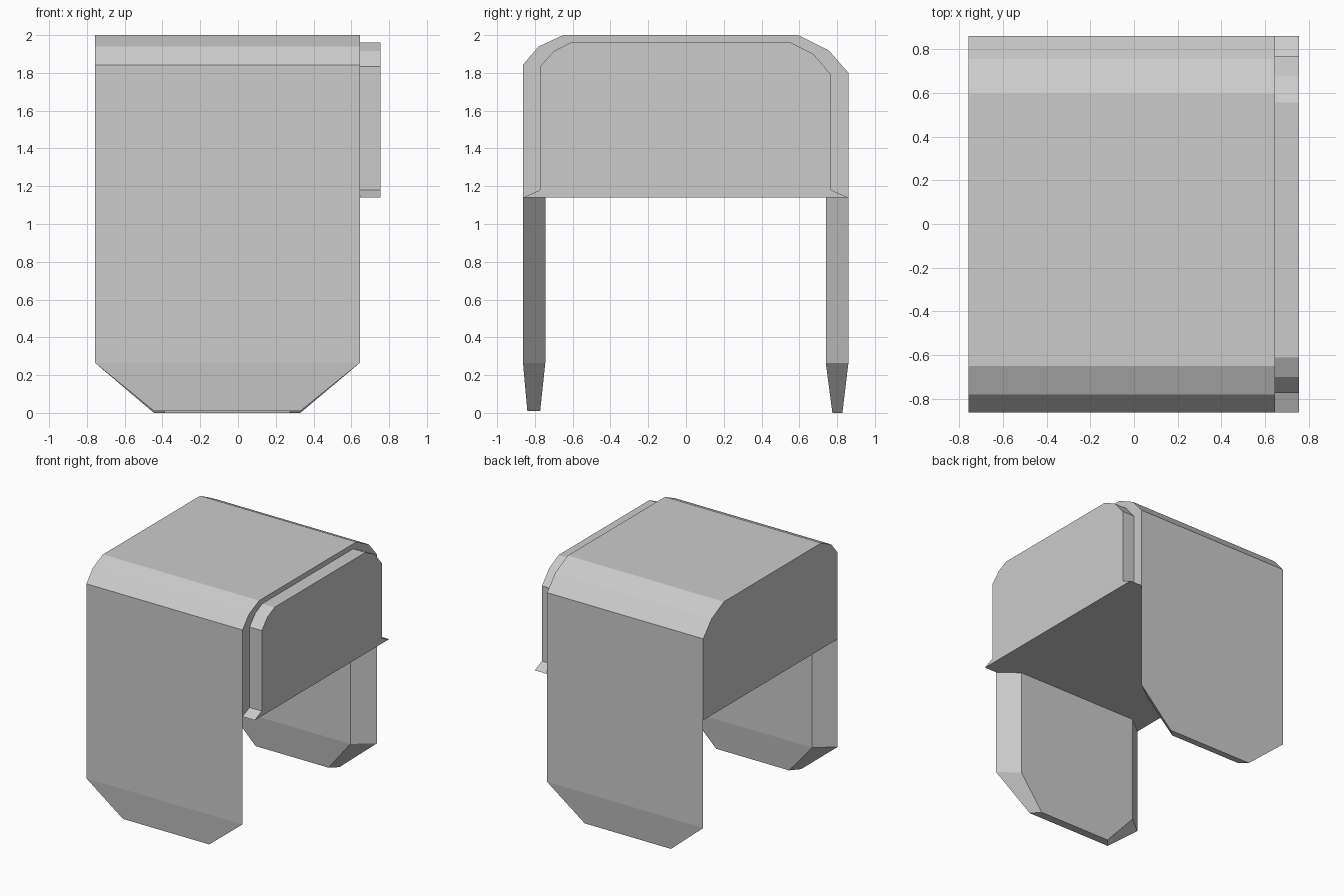
import bpy, bmesh

if "Cube" in bpy.data.objects:
    bpy.data.objects.remove(bpy.data.objects["Cube"])


def loft(name, rings, cap_start=True, cap_end=True):
    """Skin a stack of matching rings into a flat-faced mesh."""
    bm = bmesh.new()
    loops = [[bm.verts.new(p) for p in ring] for ring in rings]
    n = len(loops[0])
    for a, b in zip(loops, loops[1:]):
        for i in range(n):
            j = (i + 1) % n
            bm.faces.new((a[i], a[j], b[j], b[i]))
    if cap_start:
        bm.faces.new(loops[0])
    if cap_end:
        bm.faces.new(loops[-1])
    bmesh.ops.recalc_face_normals(bm, faces=bm.faces)
    mesh = bpy.data.meshes.new(name)
    bm.to_mesh(mesh)
    bm.free()
    obj = bpy.data.objects.new(name, mesh)
    bpy.context.collection.objects.link(obj)
    return obj


def along_x(profile, x0, x1):
    return [[(x, y, z) for y, z in profile] for x in (x0, x1)]


def leg_ring(z, outer, inner, y_outer, y_inner):
    return [(outer[0], y_outer, z), (outer[1], y_outer, z),
            (inner[1], y_inner, z), (inner[0], y_inner, z)]


# Solid upper block with rounded shoulders
block = [(-0.863, 1.14), (-0.863, 1.843), (-0.78, 1.94), (-0.65, 2.0),
         (0.595, 2.0), (0.755, 1.92), (0.86, 1.80), (0.86, 1.14)]
loft("upper_block", along_x(block, -0.757, 0.645))

# Inset end plate with flared bottom lip
plate = [(-0.863, 1.14), (-0.773, 1.18), (-0.773, 1.833), (-0.70, 1.915),
         (-0.61, 1.96), (0.555, 1.96), (0.675, 1.90), (0.768, 1.79),
         (0.768, 1.18), (0.86, 1.14)]
loft("end_plate", along_x(plate, 0.645, 0.755), cap_start=False)

# Side legs: bevelled towards the inside, tapered at the foot
wide, wide_in = (-0.757, 0.645), (-0.61, 0.49)
foot, foot_in = (-0.445, 0.33), (-0.385, 0.27)
for name, y_out, y_in, yf_out, yf_in, z0 in (
        ("front_leg", -0.863, -0.745, -0.84, -0.772, 0.01),
        ("back_leg", 0.86, 0.74, 0.828, 0.775, 0.0)):
    loft(name, [leg_ring(1.14, wide, wide_in, y_out, y_in),
                leg_ring(0.265, wide, wide_in, y_out, y_in),
                leg_ring(z0, foot, foot_in, yf_out, yf_in)], cap_start=False)
